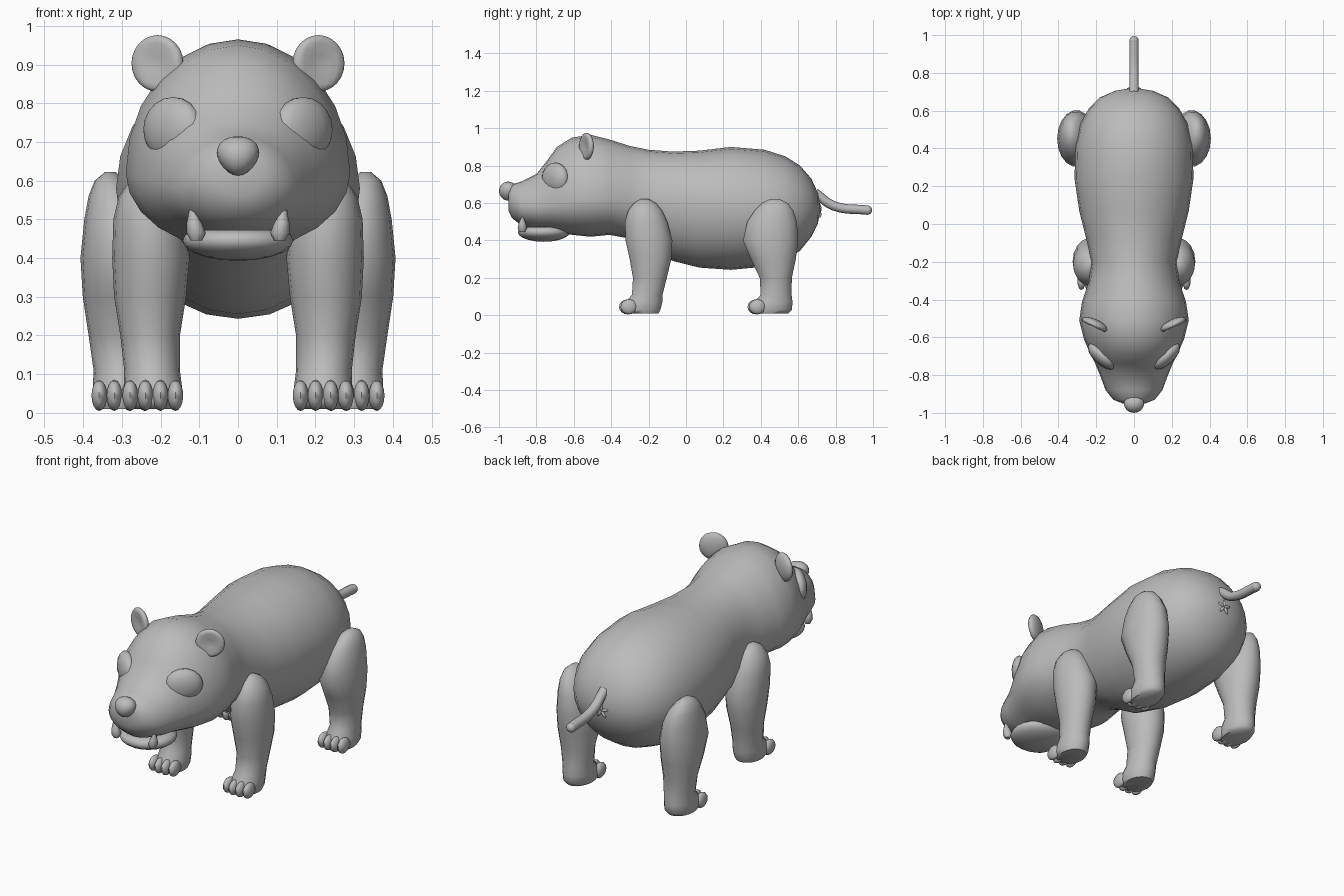
import bpy, bmesh, math
from mathutils import Matrix, Vector

default = bpy.data.objects.get("Cube")
if default:
    bpy.data.objects.remove(default)

grey = bpy.data.materials.new("plain grey")
grey.use_nodes = True
COLOUR = (0.5, 0.5, 0.5, 1)
grey.diffuse_color = COLOUR
grey.node_tree.nodes["Principled BSDF"].inputs["Base Color"].default_value = COLOUR


def finish(name, bm, angle=60):
    """Turn a bmesh into a smooth shaded grey object."""
    bmesh.ops.recalc_face_normals(bm, faces=bm.faces)
    mesh = bpy.data.meshes.new(name)
    bm.to_mesh(mesh)
    bm.free()
    mesh.materials.append(grey)
    obj = bpy.data.objects.new(name, mesh)
    bpy.context.collection.objects.link(obj)
    bpy.ops.object.select_all(action="DESELECT")
    obj.select_set(True)
    bpy.context.view_layer.objects.active = obj
    bpy.ops.object.shade_smooth_by_angle(angle=math.radians(angle))
    return obj


def loft(bm, loops):
    """Skin a list of point loops and close both ends."""
    rings = [[bm.verts.new(p) for p in loop] for loop in loops]
    count = len(rings[0])
    for a, b in zip(rings, rings[1:]):
        for i in range(count):
            j = (i + 1) % count
            bm.faces.new((a[i], a[j], b[j], b[i]))
    for ring in (rings[0], rings[-1]):
        bm.faces.new(ring)


def ball(bm, centre, radii, turn=Matrix(), segments=16, rings=10):
    """Add an ellipsoid and return its vertices."""
    matrix = Matrix.Translation(centre) @ turn @ Matrix.Diagonal((*radii, 1))
    return bmesh.ops.create_uvsphere(bm, u_segments=segments, v_segments=rings,
                                     radius=1, matrix=matrix)["verts"]


def circle(count):
    return [(math.cos(math.tau * i / count), math.sin(math.tau * i / count))
            for i in range(count)]


# Body and head: y, half width, bottom, widest height, top
BODY = [
    (-.95, .06, .56, .61, .67), (-.93, .11, .52, .6, .70),
    (-.88, .15, .48, .58, .715), (-.8, .18, .46, .58, .755),
    (-.74, .205, .455, .59, .83), (-.69, .23, .445, .6, .90),
    (-.61, .265, .43, .61, .95), (-.51, .29, .42, .62, .965),
    (-.41, .275, .43, .62, .94), (-.3, .238, .41, .62, .905),
    (-.2, .225, .37, .61, .885), (-.07, .255, .29, .6, .875),
    (.07, .29, .255, .59, .88), (.24, .315, .243, .58, .90),
    (.42, .31, .26, .57, .885), (.53, .285, .295, .57, .85),
    (.61, .24, .345, .57, .80), (.67, .18, .42, .57, .73),
    (.705, .1, .49, .57, .655), (.717, .03, .55, .57, .59),
]
bm = bmesh.new()
loft(bm, [[(w * c, y, mid + s * ((top - mid) if s > 0 else (mid - low)))
           for c, s in circle(24)] for y, w, low, mid, top in BODY])
finish("body", bm)

# Legs: height, centre x, centre y, half width, half depth
FRONT_LEG = [
    (.01, .22, -.23, .065, .085), (.03, .22, -.235, .075, .1),
    (.07, .22, -.225, .075, .1), (.11, .222, -.207, .072, .083),
    (.2, .227, -.193, .077, .092), (.3, .227, -.19, .093, .113),
    (.4, .225, -.198, .1, .127), (.5, .23, -.213, .092, .115),
    (.56, .235, -.218, .073, .092), (.6, .235, -.22, .045, .06),
    (.622, .235, -.22, .015, .02),
]
HIND_LEG = [
    (.01, .3, .455, .065, .095), (.03, .3, .46, .075, .108),
    (.07, .3, .467, .075, .104), (.11, .3, .482, .073, .084),
    (.2, .303, .48, .083, .087), (.3, .305, .467, .096, .122),
    (.4, .305, .452, .102, .15), (.5, .31, .46, .087, .135),
    (.56, .32, .47, .066, .105), (.6, .33, .475, .04, .07),
    (.622, .33, .475, .014, .025),
]
for side, sx in (("left", 1), ("right", -1)):
    for part, rings in (("front", FRONT_LEG), ("hind", HIND_LEG)):
        bm = bmesh.new()
        loft(bm, [[(sx * (cx + rx * c), cy + ry * s, z) for c, s in circle(18)]
                  for z, cx, cy, rx, ry in rings])
        finish(f"{side}_{part}_leg", bm)

        # Four toes across the front of the foot
        z, cx, cy, rx, ry = rings[1]
        bm = bmesh.new()
        for k in (-1.5, -.5, .5, 1.5):
            front = cy - ry + .018 + .008 * abs(k)
            ball(bm, (sx * (cx + k * .039), front, .045), (.021, .045, .04),
                 segments=10, rings=8)
        finish(f"{side}_{part}_toes", bm)

    # Bulging eye set on the corner of the head
    bm = bmesh.new()
    ball(bm, (sx * .168, -.7, .732), (.095, .045, .084),
         Matrix.Rotation(sx * math.radians(42), 4, "Z"))
    finish(f"{side}_eye", bm)

    # Round ear with a hollow front
    bm = bmesh.new()
    turn = Matrix.Rotation(sx * math.radians(25), 4, "Z")
    centre = Vector((sx * .208, -.532, .903))
    for v in ball(bm, centre, (.073, .028, .073), turn, 18, 12):
        local = turn.inverted() @ (v.co - centre)
        reach = math.hypot(local.x, local.z) / .073
        if local.y < 0 and reach < .75:
            local.y += .025 * (1 - reach)
            v.co = centre + turn @ local
    finish(f"{side}_ear", bm)

    # Lower fang
    bm = bmesh.new()
    loft(bm, [[(sx * (x + r * c), -.875 + r * s, z) for c, s in circle(8)]
              for z, x, r in ((.445, .108, .014), (.465, .108, .025),
                              (.49, .113, .02), (.535, .122, .002))])
    finish(f"{side}_fang", bm)

# Nose, narrower towards the bottom
bm = bmesh.new()
for v in ball(bm, (0, -.95, .664), (.057, .05, .051)):
    v.co.x *= 1 + 4 * (v.co.z - .68)
finish("nose", bm)

# Lower jaw, flattened on top
bm = bmesh.new()
for v in ball(bm, (0, -.76, .445), (.143, .14, .052), segments=20):
    v.co.z = min(v.co.z, .472)
finish("lower_jaw", bm)

# Tail
curve = bpy.data.curves.new("tail_path", "CURVE")
curve.dimensions = "3D"
curve.bevel_depth = .025
curve.bevel_resolution = 2
curve.resolution_u = 5
spline = curve.splines.new("BEZIER")
POINTS = ((0, .69, .655), (0, .79, .585), (0, .97, .562))
spline.bezier_points.add(len(POINTS) - 1)
for point, co in zip(spline.bezier_points, POINTS):
    point.co = co
    point.handle_left_type = point.handle_right_type = "AUTO"
path = bpy.data.objects.new("tail_path", curve)
bpy.context.collection.objects.link(path)
bpy.context.view_layer.update()
bm = bmesh.new()
bm.from_mesh(path.evaluated_get(bpy.context.evaluated_depsgraph_get()).to_mesh())
bpy.data.objects.remove(path)
ball(bm, POINTS[-1], (.025, .025, .025), segments=12, rings=8)
finish("tail", bm)

# Small five armed star below the tail
bm = bmesh.new()
for k in range(5):
    turn = Matrix.Rotation(math.tau * k / 5, 4, "Y")
    ball(bm, Vector((0, .715, .555)) + turn @ Vector((0, 0, .019)),
         (.008, .009, .022), turn, 8, 6)
finish("rear_star", bm)
